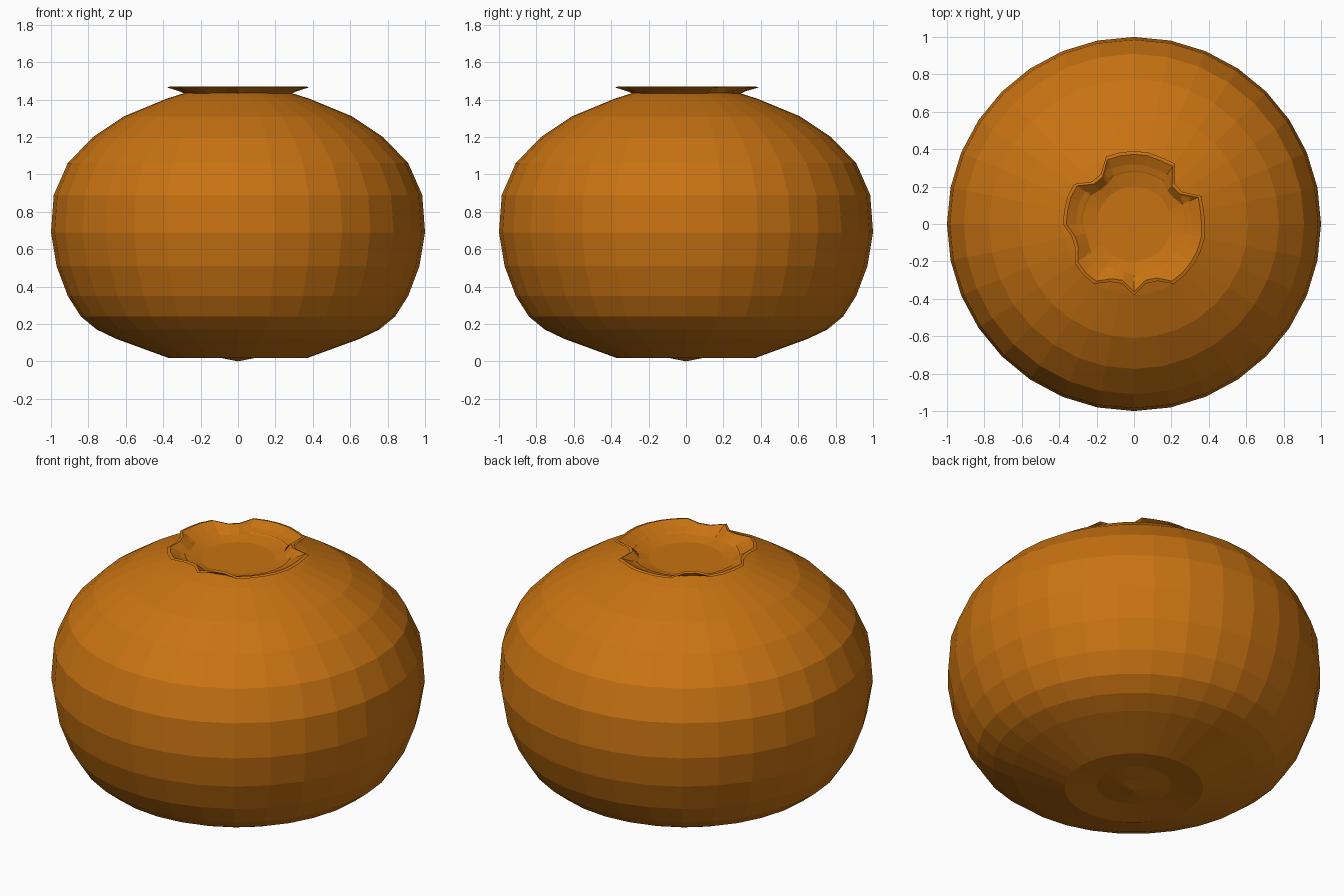
import bpy, bmesh, math

if "Cube" in bpy.data.objects:
    bpy.data.objects.remove(bpy.data.objects["Cube"])

N = 32
mat = bpy.data.materials.new("burnt orange")
mat.diffuse_color = (0.58, 0.171, 0.006, 1)
mat.use_nodes = True
mat.node_tree.nodes["Principled BSDF"].inputs["Base Color"].default_value = mat.diffuse_color

# rim outline radius per segment, counter-clockwise from +x (gives the notches)
RIM = [.38, .38, .39, .31, .305, .39, .385, .39, .39, .39, .39, .32, .32, .385, .385, .38,
       .38, .34, .34, .38, .385, .385, .335, .325, .38, .325, .33, .385, .385, .385, .385, .385]

def circle(r, z):
    return [(r, z)] * N

def lathe(name, loops, bottom_z, top_z):
    """Skin a stack of rings (radius, height per segment) and cap both ends with a fan."""
    bm = bmesh.new()
    rings = [[bm.verts.new((r * math.cos(2 * math.pi * i / N),
                            r * math.sin(2 * math.pi * i / N), z))
              for i, (r, z) in enumerate(loop)] for loop in loops]
    for a, b in zip(rings, rings[1:]):
        for i in range(N):
            j = (i + 1) % N
            bm.faces.new((a[i], a[j], b[j], b[i]))
    bot = bm.verts.new((0, 0, bottom_z))
    top = bm.verts.new((0, 0, top_z))
    for i in range(N):
        j = (i + 1) % N
        bm.faces.new((bot, rings[0][j], rings[0][i]))
        bm.faces.new((top, rings[-1][i], rings[-1][j]))
    me = bpy.data.meshes.new(name)
    bm.to_mesh(me)
    bm.free()
    me.materials.append(mat)
    ob = bpy.data.objects.new(name, me)
    bpy.context.collection.objects.link(ob)
    return ob

# body: dimpled base with a small nub, then the round wall up to the neck
profile = [(.09, .018), (.20, .035), (.37, .018), (.65, .12), (.755, .17), (.84, .24),
           (.91, .35), (.97, .51), (1.0, .69), (.985, .89), (.91, 1.06), (.775, 1.2),
           (.61, 1.31), (.38, 1.405), (.285, 1.435)]
loops = [circle(r, z) for r, z in profile]

# notched flaring rim, thin lip, and shallow dish inside
loops.append([(r, 1.465) for r in RIM])
loops.append([(r - .018, 1.47) for r in RIM])
loops.append([(.275 - .3 * (.38 - r), 1.425) for r in RIM])
loops.append(circle(.20, 1.408))
lathe("round_pot", loops, 0.0, 1.408)
